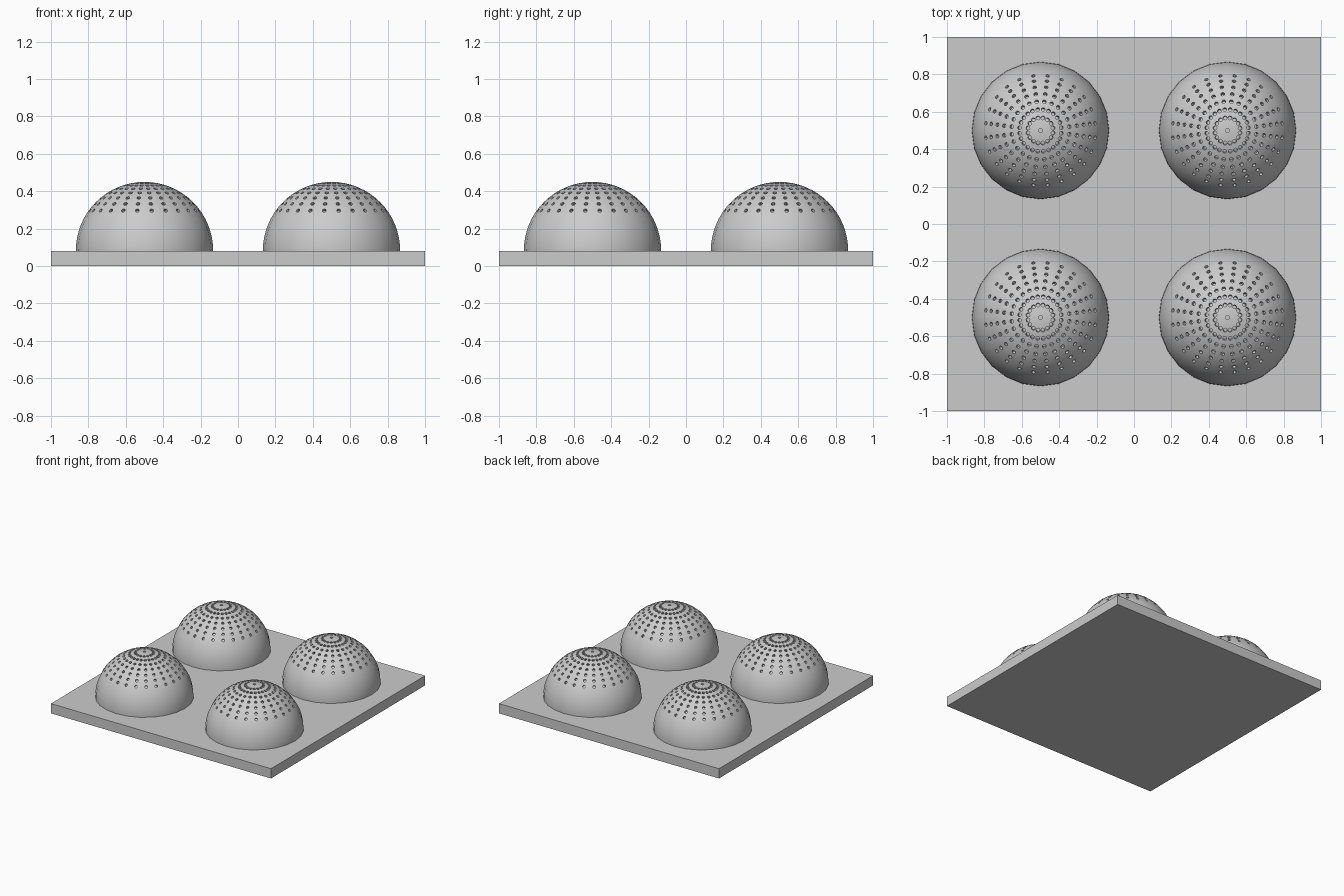
import bpy, bmesh, math
from mathutils import Matrix, Vector

PLATE_H = 0.08
DOME_R = 0.367
DOME_Z = 0.083
HOLE_R = 0.0105

if "Cube" in bpy.data.objects:
    bpy.data.objects.remove(bpy.data.objects["Cube"], do_unlink=True)

# Single grey finish
grey = bpy.data.materials.new("plain grey")
grey.use_nodes = True
colour = (0.6, 0.6, 0.6, 1)
grey.diffuse_color = colour
grey.node_tree.nodes["Principled BSDF"].inputs["Base Color"].default_value = colour


def make_object(name, bm):
    bmesh.ops.recalc_face_normals(bm, faces=bm.faces)
    mesh = bpy.data.meshes.new(name)
    bm.to_mesh(mesh)
    bm.free()
    mesh.materials.append(grey)
    obj = bpy.data.objects.new(name, mesh)
    bpy.context.collection.objects.link(obj)
    return obj


def add_hole(bm, polar, azimuth):
    """Short round pin set square to the dome surface."""
    out = Vector((math.sin(polar) * math.cos(azimuth),
                  math.sin(polar) * math.sin(azimuth),
                  math.cos(polar)))
    turn = out.to_track_quat("Z", "Y").to_matrix().to_4x4()
    bmesh.ops.create_cone(bm, cap_ends=True, segments=12, radius1=HOLE_R,
                          radius2=HOLE_R, depth=0.04,
                          matrix=Matrix.Translation(out * DOME_R) @ turn)


# Square base plate
bm = bmesh.new()
bmesh.ops.create_cube(bm, size=1, matrix=Matrix.Translation((0, 0, PLATE_H / 2))
                      @ Matrix.Diagonal((2, 2, PLATE_H, 1)))
make_object("base_plate", bm)

# Dome: upper half of a sphere, closed underneath inside the plate
bm = bmesh.new()
bmesh.ops.create_uvsphere(bm, u_segments=24, v_segments=32, radius=DOME_R)
cut = bmesh.ops.bisect_plane(bm, geom=bm.verts[:] + bm.edges[:] + bm.faces[:],
                             plane_co=(0, 0, -0.01), plane_no=(0, 0, 1),
                             clear_inner=True)
bmesh.ops.holes_fill(bm, edges=[e for e in bm.edges if e.is_boundary], sides=0)
dome = make_object("dome_1", bm)

# Rings of blind holes around a single centre hole
bm = bmesh.new()
add_hole(bm, 0, 0)
for ring in range(7):
    count = 16 if ring == 0 else 24
    for i in range(count):
        add_hole(bm, math.radians(10.8 + 7.2 * ring), math.tau * (i + 0.5) / count)
cutter = make_object("hole_cutter", bm)
cutter.hide_render = True

drill = dome.modifiers.new("drill", "BOOLEAN")
drill.operation = "DIFFERENCE"
drill.solver = "EXACT"
drill.object = cutter
bpy.context.view_layer.update()
drilled = bpy.data.meshes.new_from_object(
    dome.evaluated_get(bpy.context.evaluated_depsgraph_get()))
dome.modifiers.clear()
dome.data = drilled
bpy.data.objects.remove(cutter, do_unlink=True)

# Smooth dome skin with crisp hole rims
bpy.ops.object.select_all(action="DESELECT")
dome.select_set(True)
bpy.context.view_layer.objects.active = dome
bpy.ops.object.shade_smooth_by_angle(angle=math.radians(30))

# Four matching domes, one per quarter of the plate
corners = [(x, y) for x in (-0.5, 0.5) for y in (-0.5, 0.5)]
for n, (x, y) in enumerate(corners, 1):
    part = dome
    if n > 1:
        part = dome.copy()
        part.name = f"dome_{n}"
        bpy.context.collection.objects.link(part)
    part.location = (x, y, DOME_Z)
